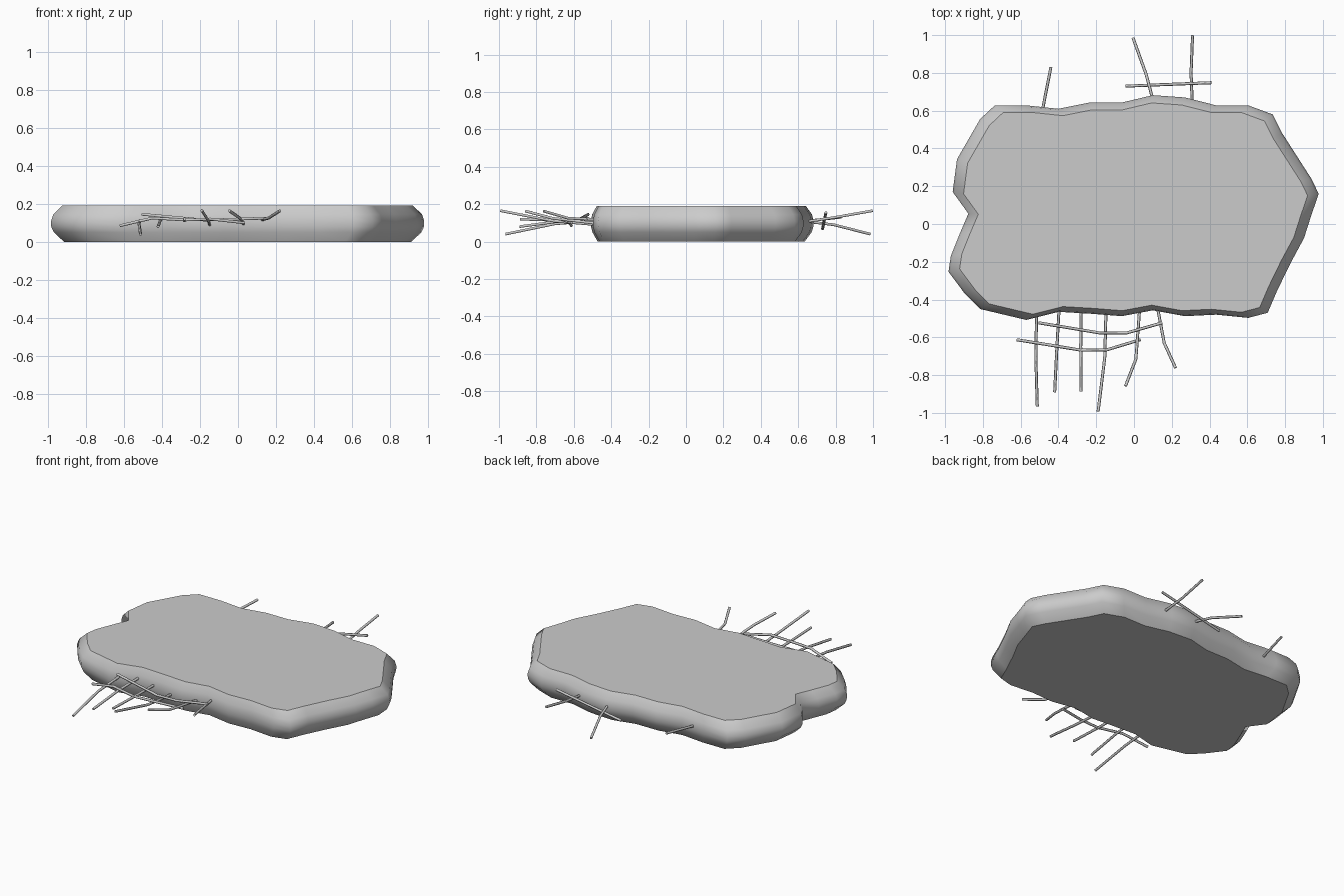
import bpy, bmesh, math

# Broken slab outline, clockwise from the back left corner
OUTLINE = [
    (-.737, .628), (-.57, .628), (-.40, .61), (-.235, .643), (-.065, .643), (.10, .682),
    (.27, .67), (.435, .628), (.605, .628), (.735, .58), (.785, .48), (.937, .243),
    (.978, .16), (.94, .05), (.90, -.075), (.83, -.205), (.757, -.355), (.708, -.47),
    (.605, -.497), (.435, -.48), (.27, -.488), (.10, -.457), (-.065, -.488), (-.23, -.475),
    (-.40, -.465), (-.57, -.508), (-.815, -.45), (-.895, -.37), (-.982, -.253),
    (-.97, -.17), (-.922, -.05), (-.877, .055), (-.96, .17), (-.937, .343), (-.815, .555)]
# Edge profile: (height, outline scale)
PROFILE = [(0, .93), (.05, .985), (.08, .999), (.11, 1), (.145, .988), (.19, .94)]


def make_slab():
    bm = bmesh.new()
    rings = [[bm.verts.new((x * s, y * s, z)) for x, y in OUTLINE] for z, s in PROFILE]
    n = len(OUTLINE)
    for a, b in zip(rings, rings[1:]):
        for i in range(n):
            j = (i + 1) % n
            bm.faces.new((a[i], a[j], b[j], b[i]))
    bm.faces.new(rings[0])
    bm.faces.new(rings[-1])
    bmesh.ops.recalc_face_normals(bm, faces=bm.faces)
    for f in bm.faces:
        f.smooth = len(f.verts) == 4
    # Crisp rim around the flat top and bottom
    for e in bm.edges:
        e.smooth = all(len(f.verts) == 4 for f in e.link_faces)
    me = bpy.data.meshes.new("concrete_slab")
    bm.to_mesh(me)
    bm.free()
    ob = bpy.data.objects.new("concrete_slab", me)
    bpy.context.collection.objects.link(ob)


def rod(name, pts, r=.008):
    cu = bpy.data.curves.new(name, 'CURVE')
    cu.dimensions = '3D'
    cu.bevel_depth = r
    cu.bevel_resolution = 1
    cu.use_fill_caps = True
    sp = cu.splines.new('POLY')
    sp.points.add(len(pts) - 1)
    for p, co in zip(sp.points, pts):
        p.co = (*co, 1)
    ob = bpy.data.objects.new(name, cu)
    bpy.context.collection.objects.link(ob)


make_slab()

# Bars sticking out of the front edge
FRONT = [
    [(-.515, -.44, .115), (-.52, -.70, .095), (-.512, -.965, .04)],
    [(-.395, -.42, .125), (-.408, -.65, .112), (-.42, -.89, .08)],
    [(-.28, -.42, .11), (-.282, -.65, .112), (-.28, -.887, .12)],
    [(-.147, -.42, .085), (-.155, -.71, .11), (-.19, -.992, .165)],
    [(.032, -.42, .09), (.01, -.715, .125), (-.045, -.858, .163)],
    [(.12, -.42, .115), (.16, -.63, .125), (.22, -.762, .163)]]
for i, p in enumerate(FRONT):
    rod(f"front_bar_{i + 1}", p)

# Cross bars in front
rod("front_cross_bar_inner", [(-.505, -.523, .145), (-.18, -.577, .115),
                              (-.04, -.577, .118), (.15, -.523, .125)])
rod("front_cross_bar_outer", [(-.62, -.613, .085), (-.45, -.64, .125), (-.28, -.668, .115),
                              (-.147, -.667, .12), (.035, -.612, .1)])

# Bars sticking out of the back edge, and their cross bar
BACK = [
    [(-.495, .55, .1), (-.44, .83, .13)],
    [(.11, .62, .11), (.065, .79, .09), (-.005, .985, .04)],
    [(.31, .6, .1), (.302, .8, .13), (.31, .998, .165)]]
for i, p in enumerate(BACK):
    rod(f"back_bar_{i + 1}", p)
rod("back_cross_bar", [(-.045, .73, .068), (.41, .748, .155)])
